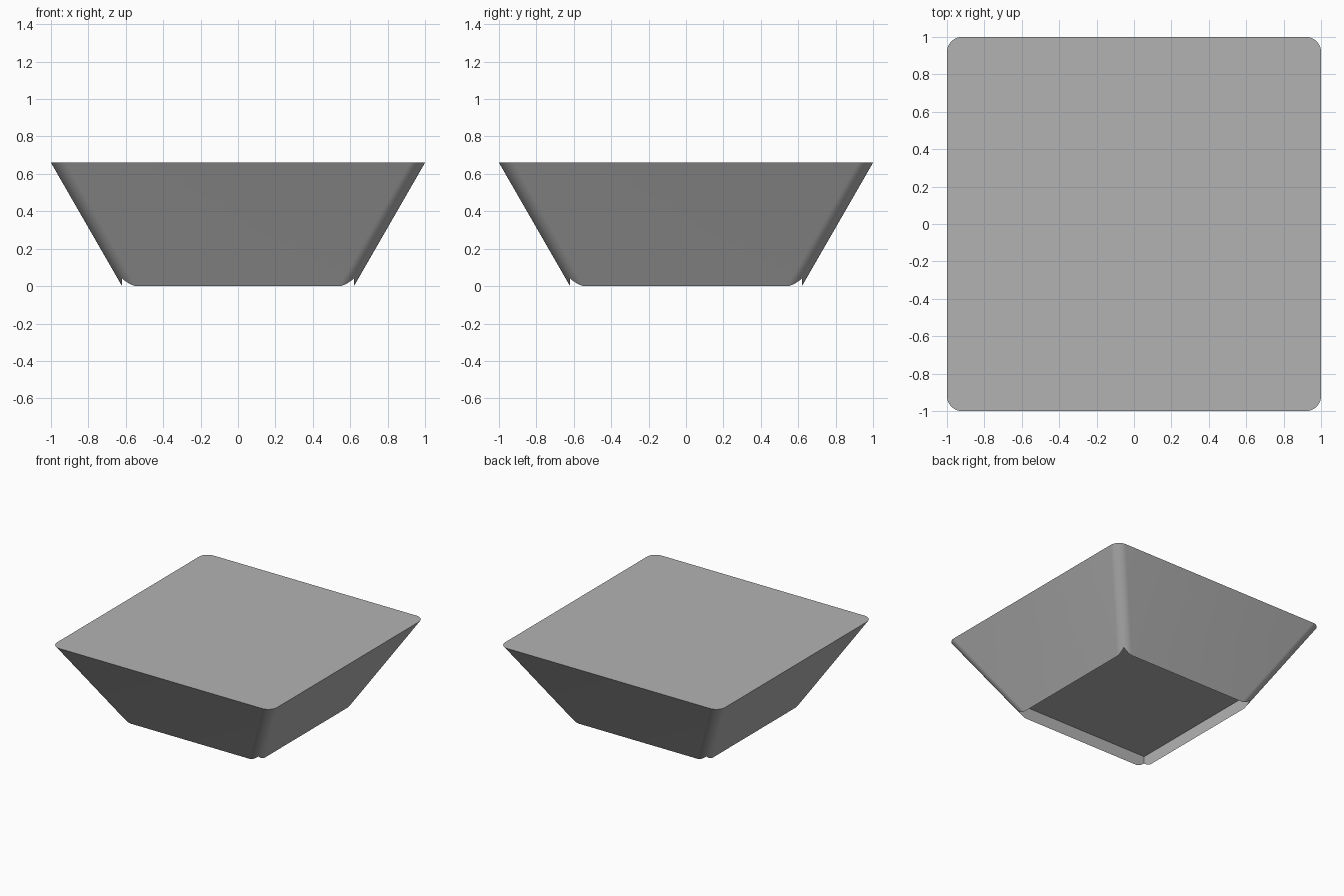
import bpy, bmesh, math

cube = bpy.data.objects.get("Cube")
if cube:
    bpy.data.objects.remove(cube, do_unlink=True)

HEIGHT, TOP_HALF, RIM_HALF = 0.66, 1.0, 0.62
RADIUS, POCKET_DEPTH, STEPS = 0.08, 0.10, 12
LEAN = (TOP_HALF - RIM_HALF) / HEIGHT

# One flat grey for the whole body
grey = bpy.data.materials.new("plain grey")
grey.use_nodes = True
colour = (0.45, 0.45, 0.45, 1)
grey.diffuse_color = colour
grey.node_tree.nodes["Principled BSDF"].inputs["Base Color"].default_value = colour


def corner_point(half, angle, quarter):
    """Point on a rounded square of the given half width."""
    centre = half - RADIUS
    x = centre + RADIUS * math.cos(angle)
    y = centre + RADIUS * math.sin(angle)
    for _ in range(quarter):
        x, y = -y, x
    return x, y


# Rings: top edge, scalloped lower rim, and the square pocket's ceiling
bm = bmesh.new()
top, rim, pocket = [], [], []
for quarter in range(4):
    for i in range(STEPS + 1):
        angle = math.pi / 2 * i / STEPS
        inset = RADIUS * (1 - max(math.cos(angle), math.sin(angle)))
        z = inset / LEAN
        x, y = corner_point(RIM_HALF + z * LEAN, angle, quarter)
        top.append(bm.verts.new((*corner_point(TOP_HALF, angle, quarter), HEIGHT)))
        rim.append(bm.verts.new((x, y, z)))
        pocket.append(bm.verts.new((x, y, POCKET_DEPTH)))

# Flaring walls, upright pocket walls and the two flat caps
count = len(top)
for i in range(count):
    j = (i + 1) % count
    bm.faces.new((rim[i], rim[j], top[j], top[i]))
    bm.faces.new((pocket[i], pocket[j], rim[j], rim[i]))
bm.faces.new(top)
bm.faces.new(list(reversed(pocket)))

mesh = bpy.data.meshes.new("tapered_block")
bm.to_mesh(mesh)
bm.free()
mesh.materials.append(grey)
block = bpy.data.objects.new("tapered_block", mesh)
bpy.context.collection.objects.link(block)

# Smooth rounded corners, crisp edges
bpy.ops.object.select_all(action='DESELECT')
block.select_set(True)
bpy.context.view_layer.objects.active = block
bpy.ops.object.shade_smooth_by_angle(angle=math.radians(30))
